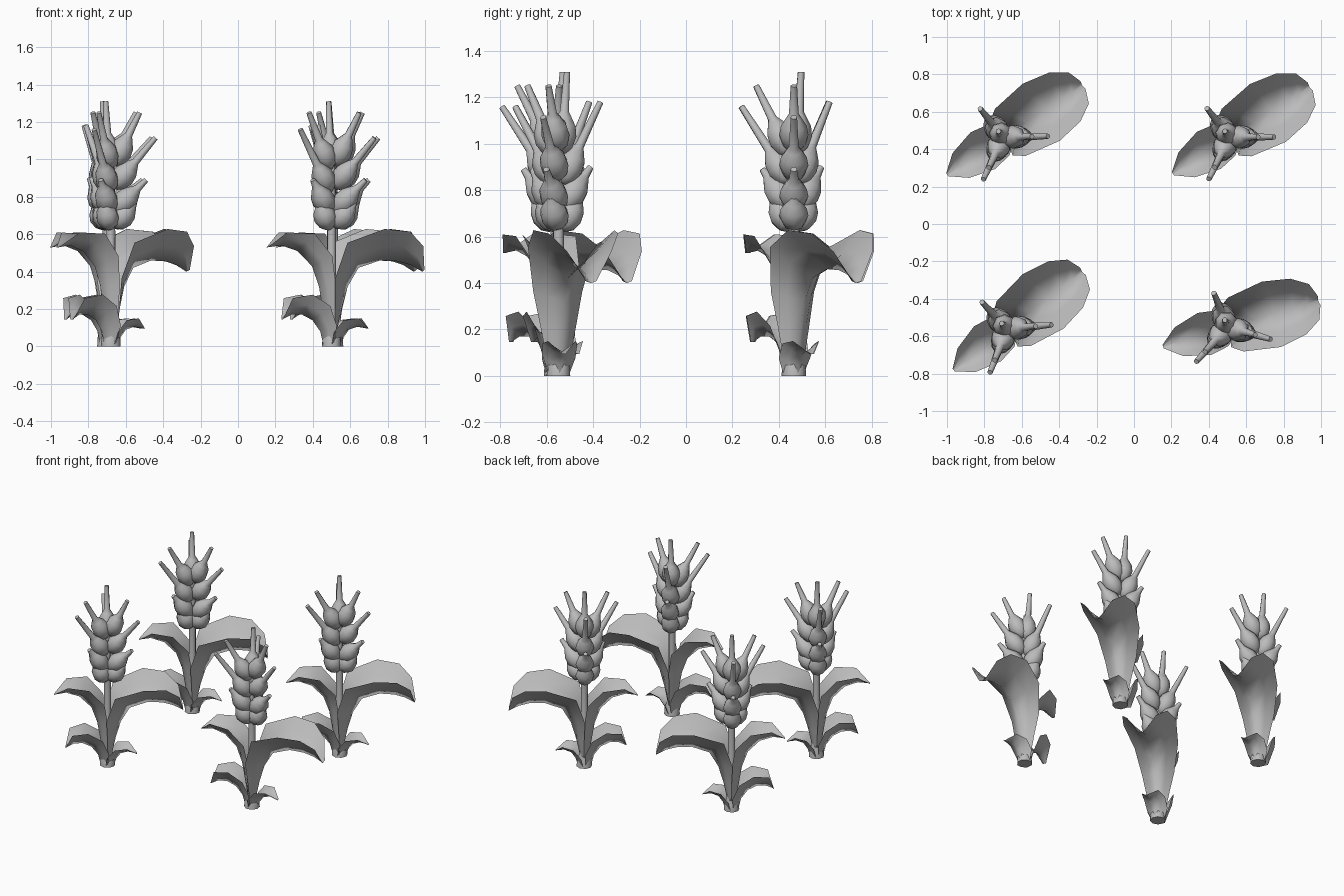
import bpy, bmesh, math
from mathutils import Vector, Matrix

cube = bpy.data.objects.get("Cube")
if cube:
    bpy.data.objects.remove(cube)

grey = bpy.data.materials.new("plain grey")
grey.use_nodes = True
grey.diffuse_color = (0.5, 0.5, 0.5, 1)
grey.node_tree.nodes["Principled BSDF"].inputs["Base Color"].default_value = (0.5, 0.5, 0.5, 1)


def finish(name, bm, angle):
    """Turn a bmesh into a smooth shaded object."""
    mesh = bpy.data.meshes.new(name)
    bm.to_mesh(mesh)
    bm.free()
    mesh.materials.append(grey)
    ob = bpy.data.objects.new(name, mesh)
    bpy.context.collection.objects.link(ob)
    bpy.ops.object.select_all(action='DESELECT')
    ob.select_set(True)
    bpy.context.view_layer.objects.active = ob
    bpy.ops.object.shade_smooth_by_angle(angle=math.radians(angle))
    return ob


def skin(bm, rows, closed):
    """Bridge rows of vertices with quads."""
    n = len(rows[0])
    for a, b in zip(rows, rows[1:]):
        for i in range(n if closed else n - 1):
            j = (i + 1) % n
            bm.faces.new((a[i], a[j], b[j], b[i]))


def lathe(bm, profile, matrix, sides=8):
    """Revolve (radius, height) points, capped at both ends."""
    rows = []
    for r, h in profile:
        rows.append([bm.verts.new(matrix @ Vector((r * math.cos(t), r * math.sin(t), h)))
                     for t in (math.tau * i / sides for i in range(sides))])
    skin(bm, rows, True)
    bm.faces.new(rows[0][::-1])
    bm.faces.new(rows[-1])


def leaf(name, azimuth, stations):
    """Channelled blade; each station is (reach, height, half width, fold)."""
    bm = bmesh.new()
    rows = []
    for i, (r, z, w, fold) in enumerate(stations):
        p, q = stations[max(i - 1, 0)], stations[min(i + 1, len(stations) - 1)]
        along = Vector((q[0] - p[0], 0, q[1] - p[1])).normalized()
        up = Vector((-along.z, 0, along.x))
        row = []
        for s in (-1, -0.55, 0, 0.55, 1):
            co = Vector((r, s * w, z)) + up * fold * abs(s) ** 1.25
            row.append(bm.verts.new(co))
        rows.append(row)
    skin(bm, rows, False)
    bmesh.ops.rotate(bm, verts=bm.verts, cent=(0, 0, 0),
                     matrix=Matrix.Rotation(math.radians(azimuth), 3, 'Z'))
    bmesh.ops.recalc_face_normals(bm, faces=bm.faces)
    # normals face the upper side of the blade
    if sum(f.normal.z * f.calc_area() for f in bm.faces) < 0:
        bmesh.ops.reverse_faces(bm, faces=bm.faces)
    return finish(name, bm, 100)


# Stem with a flared foot
bm = bmesh.new()
lathe(bm, [(0.053, 0), (0.05, 0.05), (0.024, 0.12), (0.024, 0.6), (0.02, 1.0)], Matrix())
parts = [finish("stem", bm, 60)]

# Leaves: two tall ones and two at the foot
parts.append(leaf("large_leaf", 32, [
    (.03, .08, .055, .03), (.055, .2, .08, .06), (.09, .32, .11, .11), (.15, .42, .15, .17),
    (.27, .46, .182, .17), (.37, .455, .155, .16), (.44, .435, .1, .11), (.505, .4, .025, .01)]))
parts.append(leaf("medium_leaf", 213, [
    (.03, .08, .055, .03), (.05, .2, .07, .05), (.07, .32, .08, .07), (.11, .43, .1, .1),
    (.19, .51, .118, .11), (.28, .54, .08, .07), (.36, .53, .01, 0)]))
parts.append(leaf("low_leaf", 218, [
    (.045, 0, .045, .04), (.065, .08, .08, .07), (.11, .14, .095, .1),
    (.17, .17, .09, .11), (.23, .17, .065, .09), (.285, .145, .012, 0)]))
parts.append(leaf("small_low_leaf", 22, [
    (.045, 0, .05, .05), (.06, .05, .073, .06), (.09, .09, .075, .06),
    (.14, .105, .06, .045), (.2, .095, .01, 0)]))

# Ear: three columns of kernels, each (base height, tip reach, tip height)
columns = {
    0: [(.64, .13, .77), (.72, .19, .89), (.85, .24, 1.115), (.97, .155, 1.25)],
    128: [(.63, .1, .78), (.72, .15, .9), (.83, .195, 1.18), (.96, .04, 1.31)],
    244: [(.63, .1, .78), (.72, .15, .89), (.83, .25, 1.16), (.95, .18, 1.25)],
}
bm = bmesh.new()
for azimuth, kernels in columns.items():
    turn = Matrix.Rotation(math.radians(azimuth), 4, 'Z')
    for low, reach, high in kernels:
        base = Vector((0.015, 0, low))
        axis = Vector((reach, 0, high)) - base
        length = axis.length
        body = min(0.18, length * 0.92)
        profile = [(r, h * body) for r, h in
                   ((.02, 0), (.048, .15), (.063, .42), (.056, .67), (.034, .88), (.021, 1))]
        profile.append((0.014, length))
        place = Matrix.Translation(base) @ axis.to_track_quat('Z', 'Y').to_matrix().to_4x4()
        lathe(bm, profile, turn @ place)
parts.append(finish("ear_kernels", bm, 60))

# Four plants sharing the same parts
spots = [(-0.70, 0.465, 1), (0.51, 0.465, 0), (-0.68, -0.56, 5), (0.50, -0.55, -16)]
for number, (x, y, angle) in enumerate(spots):
    for part in parts:
        ob = part if number == 0 else part.copy()
        if number:
            bpy.context.collection.objects.link(ob)
        ob.location = (x, y, 0)
        ob.rotation_euler.z = math.radians(angle)
